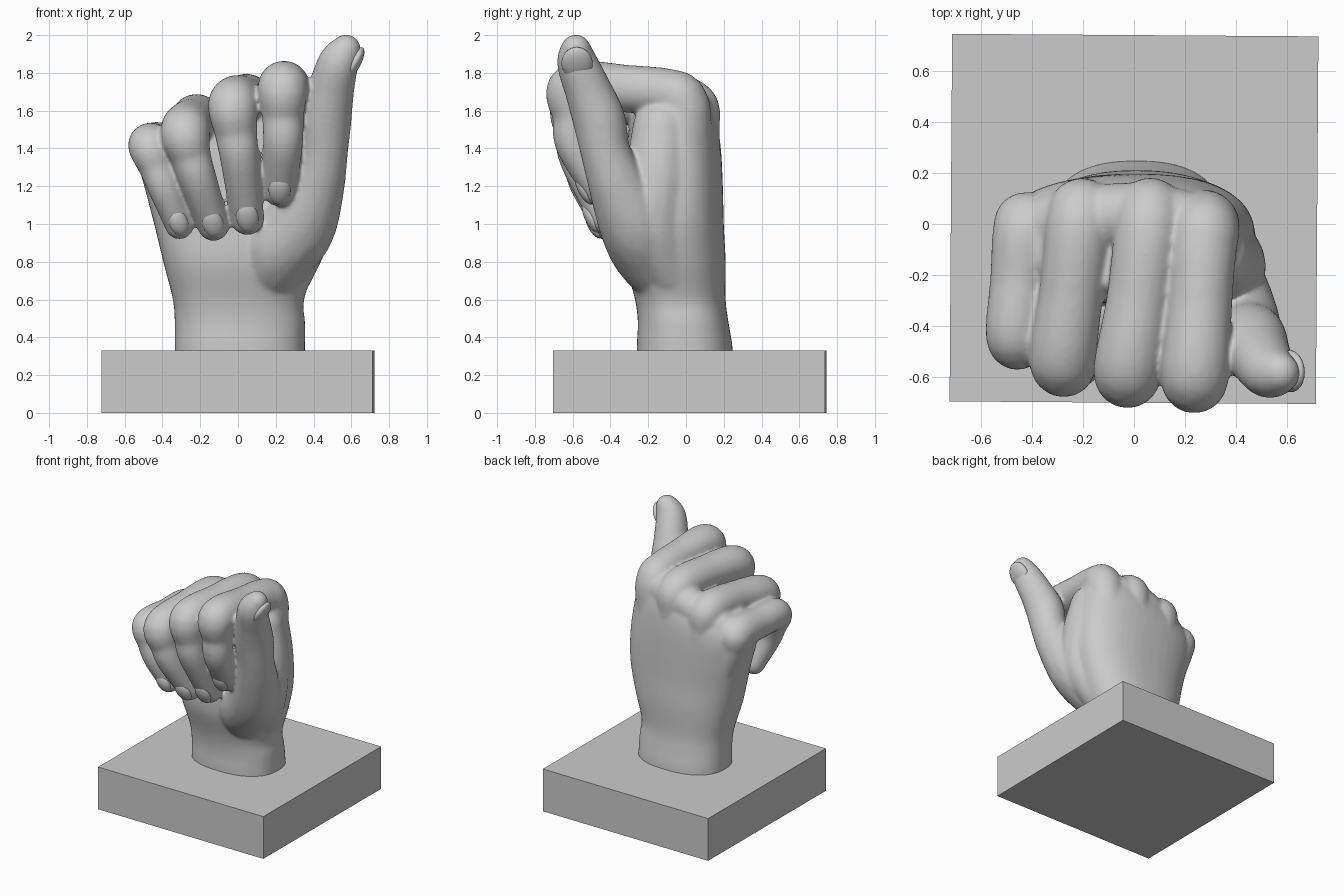
import bpy, bmesh, math
from mathutils import Vector, Matrix

cube = bpy.data.objects.get("Cube")
if cube:
    bpy.data.objects.remove(cube, do_unlink=True)

grey = bpy.data.materials.new("plaster grey")
grey.use_nodes = True
grey.diffuse_color = (0.6, 0.6, 0.6, 1)
grey.node_tree.nodes["Principled BSDF"].inputs["Base Color"].default_value = (0.6, 0.6, 0.6, 1)


def make_object(name, bm, smooth):
    bmesh.ops.recalc_face_normals(bm, faces=bm.faces)
    mesh = bpy.data.meshes.new(name)
    bm.to_mesh(mesh)
    bm.free()
    mesh.materials.append(grey)
    if smooth:
        mesh.shade_smooth()
    obj = bpy.data.objects.new(name, mesh)
    bpy.context.collection.objects.link(obj)
    return obj


def smooth_path(points, spacing):
    """Closely spaced values on a smooth curve through the points."""
    pts = [Vector(p) for p in points]
    pts = [pts[0]] + pts + [pts[-1]]
    result = []
    for a, b, c, d in zip(pts, pts[1:], pts[2:], pts[3:]):
        steps = max(2, math.ceil((c - b).length / spacing))
        for i in range(steps):
            t = i / steps
            result.append(0.5 * (2 * b + (c - a) * t + (2 * a - 5 * b + 4 * c - d) * t ** 2
                                 + (3 * b - a - 3 * c + d) * t ** 3))
    return result + [pts[-1]]


def add_limb(bm, path):
    """Rounded tapering limb made of closely spaced balls."""
    for p in smooth_path(path, 0.022):
        bmesh.ops.create_icosphere(bm, subdivisions=3, radius=p.w,
                                   matrix=Matrix.Translation(p.xyz))


def add_palm(bm, sections, sides=48, power=2.4, tilt=0.25):
    """Loft of rounded sections, leaning up towards the index side."""
    rings = []
    for z, x0, x1, y0, y1 in smooth_path(sections, 0.03):
        ring = []
        for i in range(sides):
            a = math.tau * i / sides
            c, s = math.cos(a), math.sin(a)
            x = (x0 + x1) / 2 + (x1 - x0) / 2 * math.copysign(abs(c) ** (2 / power), c)
            y = (y0 + y1) / 2 + (y1 - y0) / 2 * math.copysign(abs(s) ** (2 / power), s)
            ring.append(bm.verts.new((x, y, z + tilt * x * max(0, z - 0.6) ** 2)))
        rings.append(ring)
    for low, high in zip(rings, rings[1:]):
        for i in range(sides):
            j = (i + 1) % sides
            bm.faces.new((low[i], low[j], high[j], high[i]))
    bm.faces.new(rings[0][::-1])
    bm.faces.new(rings[-1])


def add_nail(name, path, facing, width=0.65, length=1.0, back=0.45, sink=0.019):
    """Thin domed nail on the last joint of a finger."""
    before, tip = Vector(path[-2]), Vector(path[-1])
    along = (tip.xyz - before.xyz).normalized()
    out = Vector(facing)
    out = (out - along * out.dot(along)).normalized()
    side = along.cross(out)
    r = tip.w
    axes = Matrix((side, along, out)).transposed().to_4x4()
    place = Matrix.Translation(tip.xyz - along * back * r + out * (r - sink))
    size = Matrix.Diagonal((r * width, r * length, 0.036, 1))
    bm = bmesh.new()
    bmesh.ops.create_uvsphere(bm, u_segments=24, v_segments=14, radius=1,
                              matrix=place @ axes @ size)
    make_object(name, bm, True)


# Plinth
bm = bmesh.new()
bmesh.ops.create_cube(bm, size=1, matrix=Matrix.Translation((0, 0.02, 0.165))
                      @ Matrix.Rotation(math.radians(-0.4), 4, "Z")
                      @ Matrix.Diagonal((1.435, 1.44, 0.33, 1)))
make_object("plinth", bm, False)

# Wrist and palm sections: height, left and right, front and back
palm = [
    (0.25, -0.335, 0.355, -0.26, 0.25),
    (0.36, -0.335, 0.355, -0.26, 0.245),
    (0.48, -0.335, 0.355, -0.255, 0.225),
    (0.6, -0.345, 0.35, -0.27, 0.21),
    (0.8, -0.395, 0.42, -0.32, 0.21),
    (1.0, -0.44, 0.47, -0.32, 0.2),
    (1.2, -0.485, 0.47, -0.31, 0.195),
    (1.4, -0.525, 0.44, -0.31, 0.185),
    (1.52, -0.51, 0.41, -0.3, 0.165),
    (1.6, -0.46, 0.37, -0.27, 0.13),
    (1.64, -0.4, 0.31, -0.24, 0.08),
]

# Fingers from the back of the hand over the knuckle to the tip
fingers = {
    "index": [(0.15, 0.02, 0.8, 0.14), (0.26, 0, 1.45, 0.14), (0.275, -0.02, 1.64, 0.14),
              (0.27, -0.1, 1.69, 0.133), (0.26, -0.3, 1.715, 0.127),
              (0.238, -0.59, 1.72, 0.135), (0.238, -0.595, 1.57, 0.112),
              (0.238, -0.585, 1.42, 0.106), (0.22, -0.455, 1.18, 0.089)],
    "middle": [(0.04, 0.04, 0.8, 0.14), (0.06, 0.05, 1.45, 0.13), (0.06, 0.01, 1.64, 0.135),
               (0.02, -0.3, 1.66, 0.13), (-0.025, -0.57, 1.63, 0.135),
               (-0.01, -0.58, 1.48, 0.113), (0.01, -0.565, 1.34, 0.104),
               (0.05, -0.42, 1.03, 0.09)],
    "ring": [(-0.08, 0.05, 0.8, 0.13), (-0.19, 0.05, 1.4, 0.13), (-0.21, 0.01, 1.545, 0.135),
             (-0.245, -0.27, 1.54, 0.127), (-0.28, -0.53, 1.485, 0.132),
             (-0.25, -0.545, 1.36, 0.108), (-0.21, -0.525, 1.23, 0.1),
             (-0.13, -0.41, 0.995, 0.086)],
    "little": [(-0.2, 0.02, 0.8, 0.12), (-0.4, 0, 1.3, 0.12), (-0.425, -0.02, 1.405, 0.128),
               (-0.447, -0.22, 1.415, 0.118), (-0.466, -0.44, 1.41, 0.115),
               (-0.43, -0.465, 1.3, 0.095), (-0.385, -0.465, 1.18, 0.087),
               (-0.31, -0.4, 0.995, 0.077)],
}

# Knuckle ridge joining the fingers across the back of the hand
ridge = [(0.27, -0.02, 1.6, 0.125), (0.06, 0.03, 1.59, 0.13), (-0.21, 0.02, 1.49, 0.128),
         (-0.42, -0.03, 1.37, 0.125)]

# Thumb with the ball of the hand, and the web between thumb and index
thumb = [(0.17, -0.13, 0.75, 0.17), (0.22, -0.19, 0.87, 0.21), (0.325, -0.265, 1.0, 0.197),
         (0.41, -0.36, 1.2, 0.155), (0.45, -0.425, 1.38, 0.133), (0.462, -0.46, 1.55, 0.14),
         (0.49, -0.515, 1.7, 0.125), (0.53, -0.575, 1.85, 0.108), (0.572, -0.583, 1.925, 0.079)]
web = [(0.26, -0.08, 0.75, 0.14), (0.325, -0.17, 1.0, 0.18), (0.335, -0.15, 1.25, 0.175),
       (0.3, -0.13, 1.5, 0.155)]

# Hand fused into one smooth skin
bm = bmesh.new()
add_palm(bm, palm)
for path in [*fingers.values(), ridge, thumb, web]:
    add_limb(bm, path)
hand = make_object("hand", bm, True)
fuse = hand.modifiers.new("fuse", "REMESH")
fuse.mode = "VOXEL"
fuse.voxel_size = 0.0105
fuse.use_smooth_shade = True
relax = hand.modifiers.new("relax", "SMOOTH")
relax.factor = 0.5
relax.iterations = 16
bpy.context.view_layer.objects.active = hand
for modifier in ("fuse", "relax"):
    bpy.ops.object.modifier_apply(modifier=modifier)
if not hand.data.materials:
    hand.data.materials.append(grey)

# Nails
for name, path in fingers.items():
    add_nail(name + "_nail", path, (0, -1, 0))
add_nail("thumb_nail", thumb, (1, 0, -0.2), 1.05, 1.25, 0.6, 0.007)
